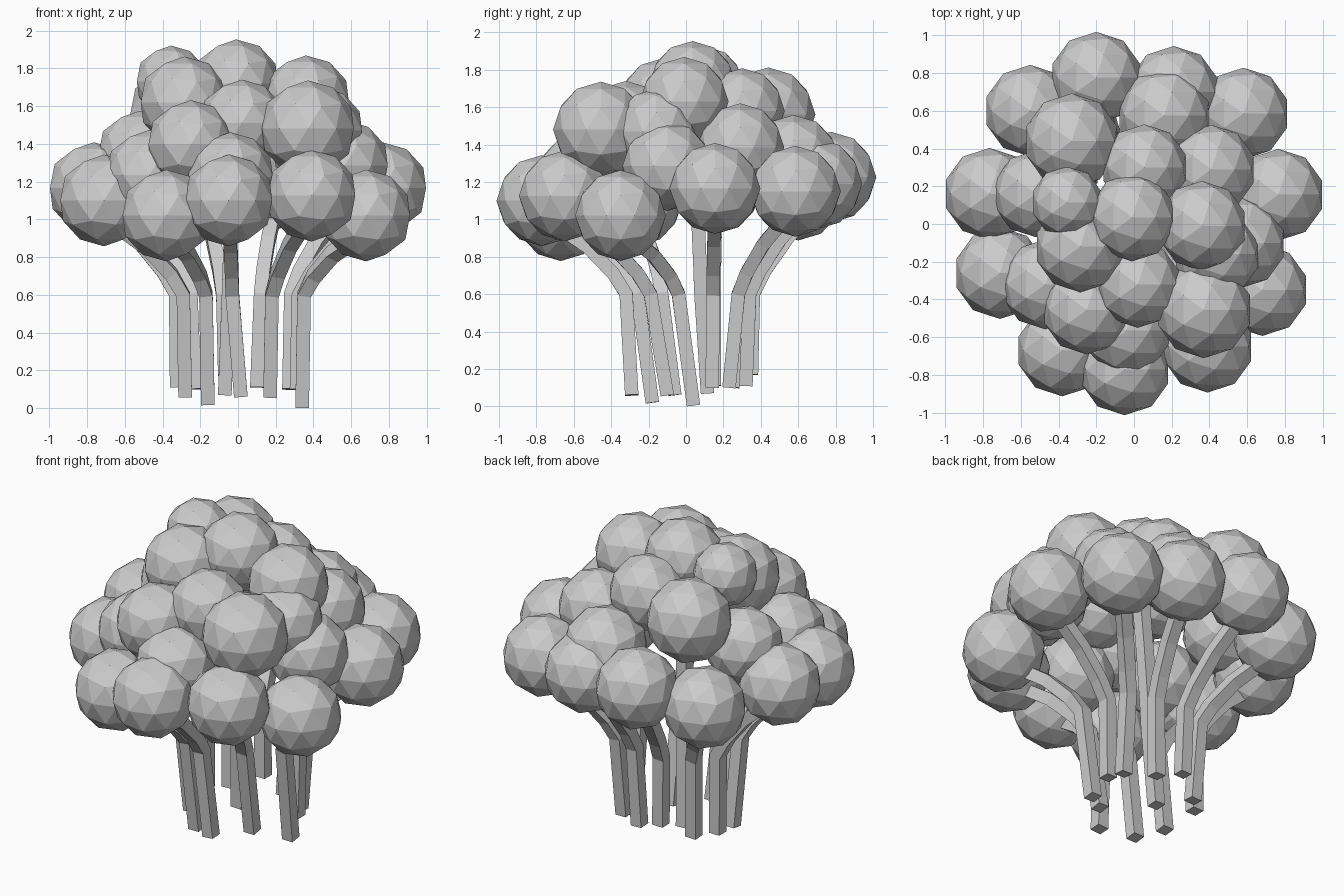
import bpy, bmesh
from mathutils import Vector


def add_object(name, bm):
    mesh = bpy.data.meshes.new(name)
    bm.to_mesh(mesh)
    bm.free()
    obj = bpy.data.objects.new(name, mesh)
    bpy.context.collection.objects.link(obj)
    return obj


def leaf_ball(name, x, y, z, r):
    bm = bmesh.new()
    bmesh.ops.create_icosphere(bm, subdivisions=2, radius=r)
    add_object(name, bm).location = (x, y, z)


def stem(name, base, bend, ball, h=0.036):
    # square bar swept along a path that leans out under its leaf ball
    base, bend, end = Vector(base), Vector(bend), Vector(ball)
    end.z -= 0.08
    path = [base, base.lerp(bend, 0.65), bend,
            bend.lerp(end, 0.15) + Vector((0, 0, 0.045)),
            bend.lerp(end, 0.45) + Vector((0, 0, 0.06)), end]
    last = len(path) - 1
    bm = bmesh.new()
    rings = []
    for i, p in enumerate(path):
        d = (path[min(i + 1, last)] - path[max(i - 1, 0)]).normalized()
        side = (Vector((1, 0, 0)) - d * d.x).normalized()
        n = side.cross(d)
        rings.append([bm.verts.new(p + side * (a * h) + n * (b * h))
                      for a, b in ((-1, -1), (1, -1), (1, 1), (-1, 1))])
    for lo, hi in zip(rings, rings[1:]):
        for k in range(4):
            bm.faces.new((lo[k], lo[(k + 1) % 4], hi[(k + 1) % 4], hi[k]))
    bm.faces.new(rings[0])
    bm.faces.new(rings[-1])
    bmesh.ops.recalc_face_normals(bm, faces=bm.faces)
    add_object(name, bm)


# outer ring: ball centre, stem foot, stem bend (x, y)
outer = [
    ((-0.05, -0.77, 1.10), (0.015, -0.29, 0.06), (-0.03, -0.32)),
    ((-0.38, -0.67, 1.02), (-0.16, -0.18, 0.02), (-0.17, -0.26)),
    ((0.39, -0.65, 1.125), (0.17, -0.10, 0.06), (0.18, -0.19)),
    ((-0.71, -0.26, 1.10), (-0.28, -0.06, 0.06), (-0.29, -0.13)),
    ((0.68, -0.35, 1.02), (0.34, 0.04, 0.005), (0.35, -0.04)),
    ((0.765, 0.155, 1.165), (0.31, 0.14, 0.10), (0.32, 0.145)),
    ((-0.765, 0.16, 1.165), (-0.325, 0.15, 0.11), (-0.33, 0.15)),
    ((-0.55, 0.60, 1.13), (-0.23, 0.25, 0.10), (-0.25, 0.28)),
    ((-0.20, 0.775, 1.225), (-0.07, 0.35, 0.17), (-0.08, 0.36)),
    ((0.21, 0.70, 1.19), (0.10, 0.32, 0.11), (0.12, 0.34)),
    ((0.58, 0.585, 1.15), (0.27, 0.23, 0.10), (0.28, 0.28)),
]
for i, (ball, foot, bend) in enumerate(outer):
    leaf_ball(f"outer_leaf_ball_{i}", *ball, 0.243)
    stem(f"stem_{i}", foot, (*bend, 0.60), ball)

# central stem under the top ball
stem("central_stem", (-0.07, 0.115, 0.07), (-0.05, 0.08, 0.60),
     (-0.01, 0.035, 1.65))

# inner balls of the crown: centre and radius
inner = [
    (0.16, 0.575, 1.31, 0.248), (-0.33, 0.44, 1.56, 0.252),
    (0.055, 0.30, 1.58, 0.228), (0.41, 0.29, 1.385, 0.235),
    (-0.52, 0.16, 1.345, 0.23), (-0.355, 0.115, 1.73, 0.19),
    (-0.01, 0.035, 1.72, 0.233), (0.36, -0.01, 1.63, 0.238),
    (0.565, -0.10, 1.285, 0.24), (-0.47, -0.32, 1.235, 0.238),
    (-0.285, -0.12, 1.62, 0.242), (0.02, -0.32, 1.51, 0.23),
    (0.44, -0.16, 1.47, 0.228), (0.37, -0.455, 1.48, 0.256),
    (-0.25, -0.455, 1.395, 0.236), (-0.04, -0.565, 1.225, 0.236),
]
for i, c in enumerate(inner):
    leaf_ball(f"inner_leaf_ball_{i}", *c)
